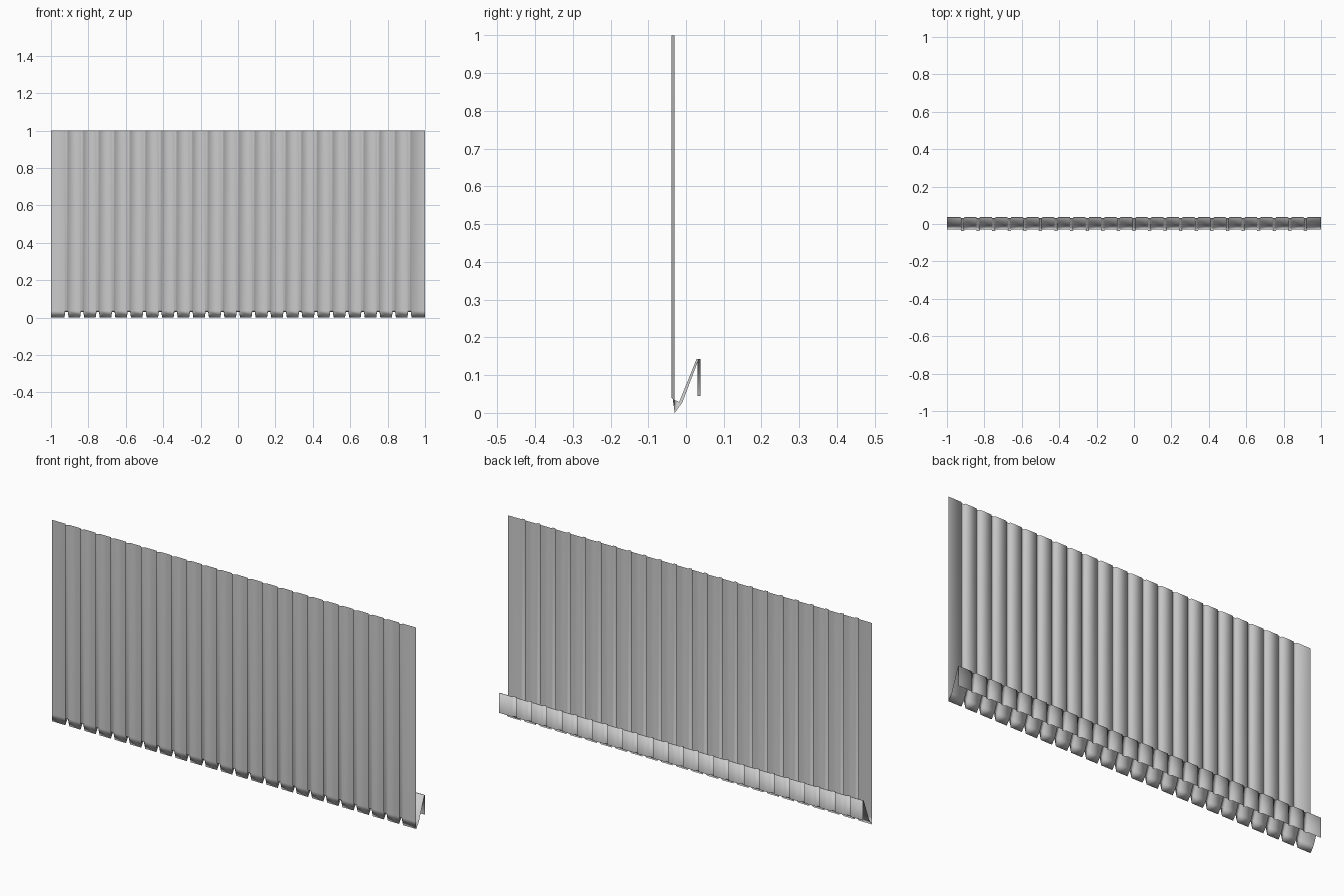
import bpy

if "Cube" in bpy.data.objects:
    bpy.data.objects.remove(bpy.data.objects["Cube"])

# Side profiles (y, z), top edge to back lip: flat slat and raised rib
FLAT = [(-0.030, 1.0), (-0.030, 0.036), (-0.030, 0.0), (-0.010, 0.027), (0.034, 0.143), (0.038, 0.143), (0.038, 0.045)]
RIB = [(-0.038, 1.0), (-0.038, 0.040), (-0.035, 0.036), (-0.018, 0.029), (0.028, 0.143), (0.031, 0.143), (0.031, 0.045)]
SLATS = 24
BASE, TIP = 0.011, 0.007  # rib half widths


def sheet(name, stations):
    """Skin a row of profiles placed along x."""
    n = len(stations[0][1])
    verts = [(x, y, z) for x, profile in stations for y, z in profile]
    faces = [(i * n + j, i * n + j + 1, (i + 1) * n + j + 1, (i + 1) * n + j)
             for i in range(len(stations) - 1) for j in range(n - 1)]
    mesh = bpy.data.meshes.new(name)
    mesh.from_pydata(verts, [], faces)
    # fronts face -y
    if mesh.polygons[0].normal.y > 0:
        mesh.flip_normals()
    for p in mesh.polygons:
        p.use_smooth = True
    ob = bpy.data.objects.new(name, mesh)
    bpy.context.collection.objects.link(ob)
    return ob


# Ribbed cladding with its folded bottom flashing
stations = [(-1.0, FLAT)]
for k in range(1, SLATS):
    c = -1 + 2 * k / SLATS
    stations += [(c - BASE, FLAT), (c - TIP, RIB), (c + TIP, RIB), (c + BASE, FLAT)]
stations.append((1.0, FLAT))
sheet("ribbed_cladding_panel", stations)
